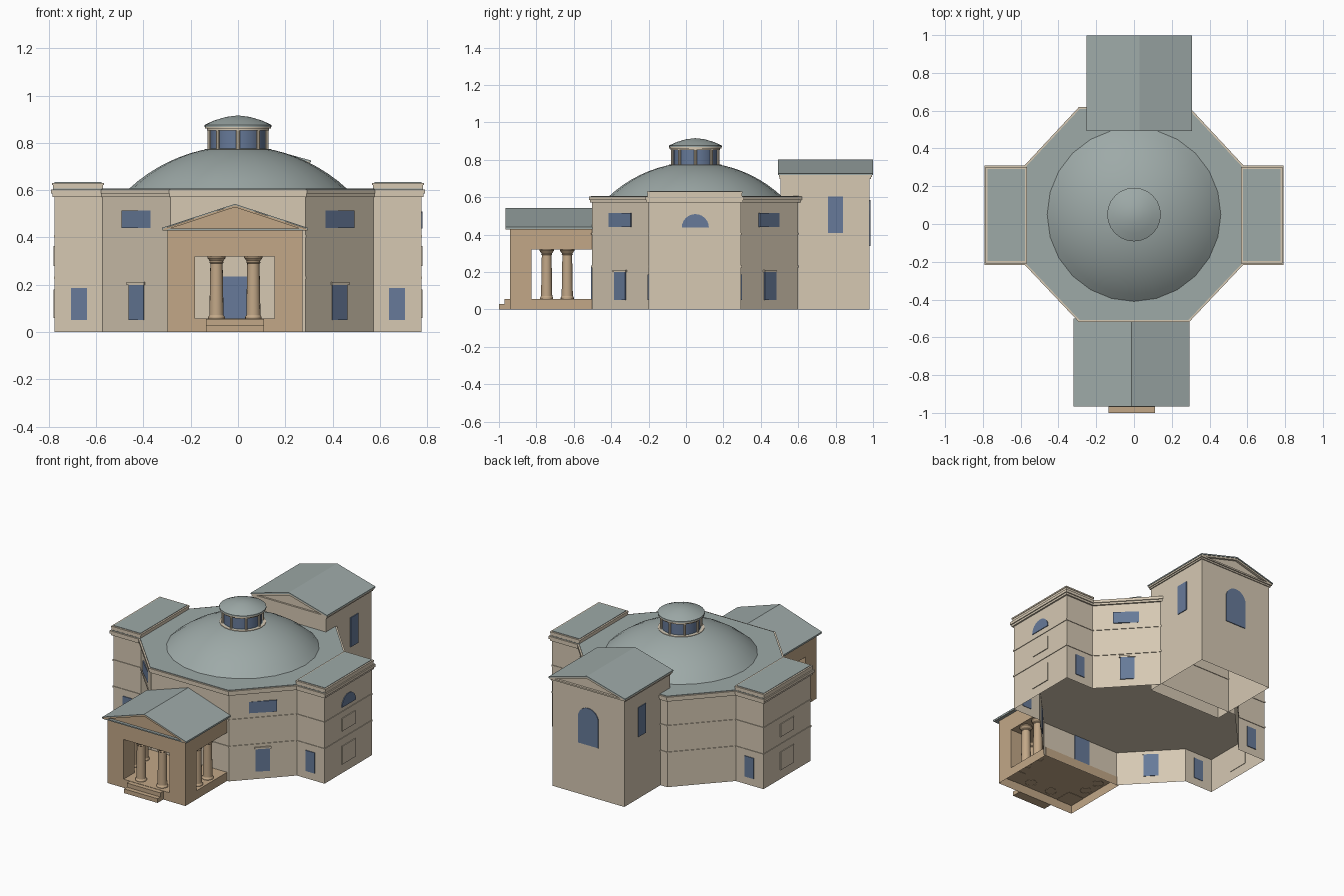
import bpy, bmesh, math
from mathutils import Matrix, Vector

cube = bpy.data.objects.get("Cube")
if cube:
    bpy.data.objects.remove(cube, do_unlink=True)


def material(name, rgb):
    m = bpy.data.materials.new(name)
    m.use_nodes = True
    m.diffuse_color = (*rgb, 1)
    m.node_tree.nodes["Principled BSDF"].inputs["Base Color"].default_value = (*rgb, 1)
    return m


STONE = material("pale stone", (0.67, 0.58, 0.45))
TAN = material("tan sandstone", (0.54, 0.39, 0.245))
ROOF = material("grey roof", (0.34, 0.40, 0.39))
GLASS = material("blue glass", (0.135, 0.195, 0.32))


def finish(bm, name, mat, smooth=False):
    bmesh.ops.recalc_face_normals(bm, faces=bm.faces)
    me = bpy.data.meshes.new(name)
    bm.to_mesh(me)
    bm.free()
    me.materials.append(mat)
    ob = bpy.data.objects.new(name, me)
    bpy.context.collection.objects.link(ob)
    if smooth:
        bpy.ops.object.select_all(action="DESELECT")
        bpy.context.view_layer.objects.active = ob
        ob.select_set(True)
        bpy.ops.object.shade_smooth_by_angle(angle=math.radians(30))
    return ob


def extrude(name, pts, a, b, mat, matrix=None, bottom=True):
    """Extrude a 2D outline from height a to height b, then place it."""
    bm = bmesh.new()
    low = [bm.verts.new((x, y, a)) for x, y in pts]
    high = [bm.verts.new((x, y, b)) for x, y in pts]
    n = len(pts)
    for i in range(n):
        j = (i + 1) % n
        bm.faces.new((low[i], low[j], high[j], high[i]))
    bm.faces.new(high)
    if bottom:
        bm.faces.new(low[::-1])
    if matrix:
        bm.transform(matrix)
    return finish(bm, name, mat)


def box(name, x0, x1, y0, y1, z0, z1, mat, bottom=True):
    pts = [(x0, y0), (x1, y0), (x1, y1), (x0, y1)]
    return extrude(name, pts, z0, z1, mat, bottom=bottom)


def lathe(name, profile, centre, mat, steps=24, smooth=True):
    """Turn a (radius, height) profile about a vertical axis."""
    bm = bmesh.new()
    vs = [bm.verts.new((r, 0, z)) for r, z in profile]
    es = [bm.edges.new(p) for p in zip(vs, vs[1:])]
    bmesh.ops.spin(bm, geom=vs + es, cent=(0, 0, 0), axis=(0, 0, 1),
                   angle=math.tau, steps=steps)
    bmesh.ops.remove_doubles(bm, verts=bm.verts, dist=1e-4)
    bm.transform(Matrix.Translation((*centre, 0)))
    return finish(bm, name, mat, smooth)


def grow(pts, d):
    """Offset a counter-clockwise outline outward by d with mitred corners."""
    out = []
    for i, p in enumerate(pts):
        a, p, b = Vector(pts[i - 1]), Vector(p), Vector(pts[(i + 1) % len(pts)])
        e, f = (p - a).normalized(), (b - p).normalized()
        n, m = Vector((e.y, -e.x)), Vector((f.y, -f.x))
        out.append(tuple(p + (n + m) * d / (1 + n.dot(m))))
    return out


def plate(name, x, y, facing, width, z0, z1, mat=GLASS, arch=False, depth=0.005):
    """Thin panel on a wall; facing is its outward direction in degrees."""
    w = width / 2
    pts = [(-w, z0), (w, z0)]
    if arch:
        pts += [(w * math.cos(t * math.pi / 12), z1 - w + w * math.sin(t * math.pi / 12))
                for t in range(13)]
    else:
        pts += [(w, z1), (-w, z1)]
    t = math.radians(facing)
    out = Vector((math.cos(t), math.sin(t), 0))
    side = Vector((-out.y, out.x, 0))
    m = Matrix((side, (0, 0, 1), out)).transposed().to_4x4()
    m.translation = (x, y, 0)
    return extrude(name, pts, -0.003, depth, mat, m)


def gable(name, x0, x1, y0, y1, z0, z1, thick, mat):
    """Pitched chevron (or a solid triangle when thick is zero)."""
    c = (x0 + x1) / 2
    pts = [(x0, z0), (c, z1), (x1, z0)]
    if thick:
        pts += [(x1, z0 - thick), (c, z1 - thick), (x0, z0 - thick)]
    m = Matrix(((1, 0, 0, 0), (0, 0, 1, 0), (0, 1, 0, 0), (0, 0, 0, 1)))
    return extrude(name, pts, y0, y1, mat, m)


# Main hall: octagon with two side wings, open underneath
CY = 0.05
half = [(0.285, -0.503), (0.572, -0.2), (0.775, -0.2),
        (0.775, 0.295), (0.572, 0.295), (0.285, 0.603)]
plan = half + [(-x, y) for x, y in reversed(half)]
extrude("lower_storey", plan, 0, 0.23, STONE, bottom=False)
extrude("upper_storey", plan, 0.23, 0.58, STONE)
for name, d, z0, z1 in (("lower_band", 0.004, 0.224, 0.234),
                        ("upper_band", 0.004, 0.4, 0.41),
                        ("cornice_bed", 0.01, 0.572, 0.585),
                        ("cornice", 0.016, 0.585, 0.603)):
    extrude(name, grow(plan, d), z0, z1, STONE)
extrude("hall_roof", grow(plan, 0.006), 0.6, 0.607, ROOF)

# Wing parapets and wall openings
for s, side in ((1, "left"), (-1, "right")):
    x0, x1 = sorted((s * 0.57, s * 0.783))
    box(side + "_parapet", x0, x1, -0.205, 0.3, 0.6, 0.622, STONE)
    box(side + "_parapet_cap", x0 - 0.003, x1 + 0.003, -0.208, 0.303, 0.622, 0.631, STONE)
    box(side + "_wing_roof", x0 + 0.008, x1 - 0.008, -0.196, 0.292, 0.625, 0.634, ROOF)
    plate(side + "_wing_front_window", s * 0.672, -0.2, -90, 0.067, 0.05, 0.187)
    plate(side + "_wing_back_window", s * 0.672, 0.295, 90, 0.067, 0.05, 0.187)
    for z0, z1 in ((0.06, 0.18), (0.28, 0.365)):
        plate(side + "_wing_blind_panel", s * 0.775, CY, 90 - s * 90, 0.14, z0, z1, STONE)
    for y, turn, end in ((-0.3515, -46.5, "front"), (0.449, 47, "back")):
        if s < 0 and end == "back":
            continue
        angle = turn if s > 0 else 180 - turn
        x = s * 0.4285
        name = side + "_" + end
        plate(name + "_upper_window", x, y, angle, 0.17, 0.44, 0.515)
        plate(name + "_lower_window", x, y, angle, 0.088, 0.05, 0.2)
        plate(name + "_window_hood", x, y, angle, 0.1, 0.2, 0.212, STONE, depth=0.009)
plate("half_round_window", 0.775, CY, 0, 0.145, 0.437, 0.51, arch=True)

# Dome
R, rim, base = 0.678, 0.462, 0.605
drop = math.sqrt(R * R - rim * rim)
a0 = math.asin(rim / R)
dome = [(R * math.sin(a0 * (1 - i / 10)), base + R * math.cos(a0 * (1 - i / 10)) - drop)
        for i in range(11)]
lathe("dome", dome, (0, CY), ROOF)

# Lantern
lathe("lantern_base", [(0, 0.762), (0.14, 0.762), (0.14, 0.775), (0, 0.775)], (0, CY), STONE)
lathe("lantern_glass", [(0.117, 0.77), (0.117, 0.86)], (0, CY), GLASS)
lathe("lantern_cornice", [(0, 0.852), (0.132, 0.852), (0.132, 0.86), (0.14, 0.86),
                          (0.14, 0.872), (0, 0.872)], (0, CY), STONE)
lathe("lantern_cap", [(0.142, 0.868), (0.142, 0.876), (0.1, 0.895), (0.05, 0.91), (0, 0.916)],
      (0, CY), ROOF)
for i in range(8):
    t = i * math.tau / 8
    lathe("lantern_post", [(0.008, 0.77), (0.008, 0.856)],
          (0.121 * math.cos(t), CY + 0.121 * math.sin(t)), STONE, 8)

# Rear block
TX = 0.028
box("rear_block", TX - 0.263, TX + 0.263, 0.505, 0.982, 0, 0.705, STONE, bottom=False)
box("rear_cornice_bed", TX - 0.27, TX + 0.27, 0.5, 0.988, 0.698, 0.708, STONE)
box("rear_cornice", TX - 0.276, TX + 0.276, 0.496, 0.995, 0.708, 0.718, STONE)
gable("rear_pediment", TX - 0.265, TX + 0.265, 0.508, 0.98, 0.716, 0.79, 0, STONE)
gable("rear_raking_cornice", TX - 0.276, TX + 0.276, 0.496, 0.995, 0.72, 0.795, 0.012, STONE)
gable("rear_roof", TX - 0.28, TX + 0.28, 0.493, 0.999, 0.726, 0.803, 0.008, ROOF)
plate("rear_arched_window", TX, 0.982, 90, 0.15, 0.34, 0.585, arch=True)
for s, side in ((1, "left"), (-1, "right")):
    plate("rear_" + side + "_window", TX + s * 0.263, 0.8, 90 - s * 90, 0.08, 0.41, 0.605)

# Portico
PX = -0.013
box("portico_floor", PX - 0.285, PX + 0.285, -0.94, -0.5, 0, 0.057, TAN, bottom=False)
box("lower_step", PX - 0.123, PX + 0.123, -1.0, -0.938, 0, 0.028, TAN)
box("upper_step", PX - 0.123, PX + 0.123, -0.97, -0.938, 0.028, 0.055, TAN)
box("entablature", PX - 0.285, PX + 0.285, -0.94, -0.5, 0.32, 0.43, TAN)
box("portico_eave", PX - 0.307, PX + 0.307, -0.963, -0.5, 0.429, 0.437, ROOF)
gable("pediment", PX - 0.285, PX + 0.285, -0.945, -0.5, 0.434, 0.528, 0, TAN)
gable("raking_cornice", PX - 0.303, PX + 0.303, -0.964, -0.5, 0.437, 0.537, 0.009, TAN)
gable("portico_roof", PX - 0.308, PX + 0.308, -0.965, -0.5, 0.441, 0.542, 0.005, ROOF)
plate("front_door", PX, -0.503, -90, 0.112, 0.057, 0.235)

column = [(0.035, 0.055), (0.035, 0.064), (0.03, 0.072), (0.026, 0.29),
          (0.03, 0.294), (0.028, 0.3), (0.039, 0.314), (0.039, 0.322)]
for s in (1, -1):
    x0, x1 = sorted((PX + s * 0.285, PX + s * 0.168))
    box("corner_pier", x0, x1, -0.94, -0.825, 0.055, 0.322, TAN)
    for x, y in ((0.078, -0.885), (0.235, -0.745), (0.235, -0.635)):
        lathe("column", column, (PX + s * x, y), TAN, 16)
